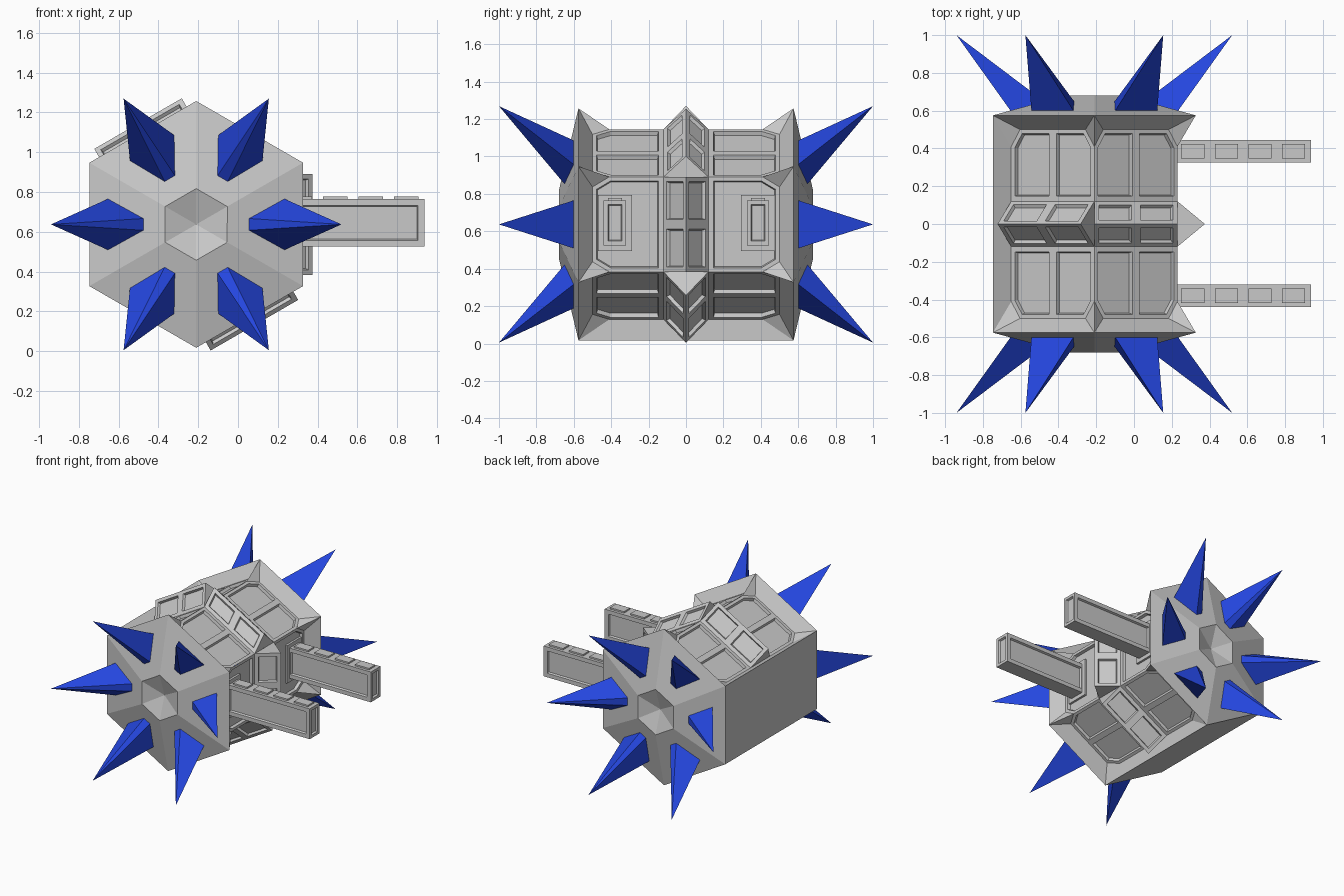
import bpy, bmesh
from math import cos, sin, radians
from mathutils import Vector

cube = bpy.data.objects.get("Cube")
if cube:
    bpy.data.objects.remove(cube, do_unlink=True)


def material(name, rgb):
    m = bpy.data.materials.new(name)
    m.use_nodes = True
    m.diffuse_color = (*rgb, 1)
    m.node_tree.nodes["Principled BSDF"].inputs["Base Color"].default_value = (*rgb, 1)
    return m


GRAY = material("light_gray_hull", (0.58, 0.58, 0.58))
BLUE = material("blue_spike", (0.018, 0.062, 0.74))

CENTRE = Vector((-0.21, 0, 0.637))
RIM, RIM_HALF, RIM_Y = 0.537, 0.31, 0.575        # outer hexagon
FLOOR, FLOOR_HALF = 0.44, 0.254                  # sunken hexagon
CHAMFER_HALF, FLOOR_Y, CHAMFER_Y = 0.2, 0.5, 0.41
SUNKEN = (0, 60, 120, 300)
PLAIN = (180, 240)


def axes(angle):
    a = radians(angle)
    return Vector((cos(a), 0, sin(a))), Vector((-sin(a), 0, cos(a)))


def point(angle, r, s, y):
    """Point at distance r out along a side's normal, s along the side."""
    n, t = axes(angle)
    return CENTRE + n * r + t * s + Vector((0, y, 0))


def add_face(bm, pts, out):
    f = bm.faces.new([bm.verts.new(p) for p in pts])
    f.normal_update()
    if f.normal.dot(out) < 0:
        f.normal_flip()
    return f


def sink(bm, faces, margin, depth):
    """Leave a frame of the given margin and sink the middle."""
    faces = list(faces)
    bmesh.ops.inset_individual(bm, faces=faces, thickness=margin, use_even_offset=True)
    bmesh.ops.inset_individual(bm, faces=faces, thickness=0.006, depth=-depth,
                               use_even_offset=True)


def finish(bm, name, mat, weld=True):
    if weld:
        bmesh.ops.remove_doubles(bm, verts=bm.verts, dist=0.0005)
    mesh = bpy.data.meshes.new(name)
    bm.to_mesh(mesh)
    bm.free()
    mesh.materials.append(mat)
    ob = bpy.data.objects.new(name, mesh)
    bpy.context.collection.objects.link(ob)
    return ob


# Hull shell: plain sides, sloped rims and end caps with a hollow middle
bm = bmesh.new()
for a in PLAIN:
    add_face(bm, [point(a, RIM, s * RIM_HALF, y * RIM_Y)
                  for s, y in ((-1, -1), (1, -1), (1, 1), (-1, 1))], axes(a)[0])
for a in SUNKEN:
    n = axes(a)[0]
    for y in (-1, 1):
        add_face(bm, [point(a, RIM, -RIM_HALF, y * RIM_Y), point(a, RIM, RIM_HALF, y * RIM_Y),
                      point(a, FLOOR, CHAMFER_HALF, y * FLOOR_Y),
                      point(a, FLOOR, -CHAMFER_HALF, y * FLOOR_Y)], n)
        for s in (-1, 1):
            add_face(bm, [point(a, RIM, s * RIM_HALF, y * RIM_Y),
                          point(a, FLOOR, s * CHAMFER_HALF, y * FLOOR_Y),
                          point(a, FLOOR, s * FLOOR_HALF, y * CHAMFER_Y)], n)
    # rim slope beside a plain side
    for s in (-1, 1):
        if (a + 60 * s) % 360 in PLAIN:
            add_face(bm, [point(a, r, s * w, y) for r, w, y in (
                (RIM, RIM_HALF, -RIM_Y), (RIM, RIM_HALF, RIM_Y),
                (FLOOR, FLOOR_HALF, CHAMFER_Y), (FLOOR, FLOOR_HALF, -CHAMFER_Y))], n)
for y in (-1, 1):
    out = Vector((0, y, 0))
    for a in range(0, 360, 60):
        inner = [point(a, 0.156, s * 0.09, y * 0.68) for s in (1, -1)]
        add_face(bm, [point(a, RIM, s * RIM_HALF, y * RIM_Y) for s in (-1, 1)] + inner, out)
        add_face(bm, inner + [CENTRE + out * 0.62], out)
finish(bm, "hull_shell", GRAY)

# Sunken side floors with framed panels
for a in SUNKEN:
    n, t = axes(a)
    bm = bmesh.new()
    ring = ((-CHAMFER_HALF, -FLOOR_Y), (CHAMFER_HALF, -FLOOR_Y),
            (FLOOR_HALF, -CHAMFER_Y), (FLOOR_HALF, CHAMFER_Y),
            (CHAMFER_HALF, FLOOR_Y), (-CHAMFER_HALF, FLOOR_Y),
            (-FLOOR_HALF, CHAMFER_Y), (-FLOOR_HALF, -CHAMFER_Y))
    add_face(bm, [point(a, FLOOR, s, y) for s, y in ring], n)
    cuts = [(Vector((0, y, 0)), Vector((0, 1, 0))) for y in (-0.125, 0.125)]
    if a:
        cuts.append((CENTRE, t))
    for co, no in cuts:
        bmesh.ops.bisect_plane(bm, geom=bm.verts[:] + bm.edges[:] + bm.faces[:],
                               plane_co=co, plane_no=no)
    outer = [f for f in bm.faces if abs(f.calc_center_median().y) > 0.13]
    sink(bm, outer, 0.022, 0.022)
    finish(bm, "side_panels_%d" % a, GRAY, weld=False)

# Central ridge on each sunken side, with two framed panels per slope
for a in SUNKEN:
    n, t = axes(a)
    lift = Vector((0, 0, 0.11)) if a == 60 else n * 0.145
    bm = bmesh.new()
    slopes = []
    base = {(s, y): point(a, FLOOR, s * FLOOR_HALF, y * 0.12) for s in (-1, 0, 1) for y in (-1, 1)}
    crest = {s: point(a, FLOOR, s * FLOOR_HALF, 0) + lift for s in (-1, 0, 1)}
    for y in (-1, 1):
        for s in (-1, 0):
            slopes.append(add_face(bm, [base[s, y], base[s + 1, y], crest[s + 1], crest[s]],
                                   n + Vector((0, y, 0))))
    for s in (-1, 1):
        add_face(bm, [base[s, -1], base[s, 1], crest[s]], t * s)
    sink(bm, slopes, 0.026, 0.018)
    finish(bm, "centre_ridge_%d" % a, GRAY)


def box(bm, low, high):
    low, high = Vector(low), Vector(high)
    verts = bmesh.ops.create_cube(bm, size=1)["verts"]
    for v in verts:
        v.co = [(l + h) / 2 + c * (h - l) for l, h, c in zip(low, high, v.co)]
    faces = {f for v in verts for f in v.link_faces}
    for f in faces:
        f.normal_update()
    return faces


# Two arms with framed sides, raised top blocks and a mounting plate
for label, y in (("front", -0.38), ("rear", 0.385)):
    bm = bmesh.new()
    faces = box(bm, (0.2, y - 0.06, 0.525), (0.937, y + 0.06, 0.765))
    sink(bm, [f for f in faces if abs(f.normal.y) > 0.9], 0.032, 0.015)
    sink(bm, [f for f in faces if f.normal.x > 0.9], 0.022, 0.015)
    for i in range(4):
        x = 0.25 + i * 0.178
        box(bm, (x, y - 0.038, 0.76), (x + 0.122, y + 0.038, 0.777))
    finish(bm, label + "_arm", GRAY, weld=False)
    bm = bmesh.new()
    box(bm, (0.19, y - 0.09, 0.495), (0.225, y + 0.09, 0.795))
    finish(bm, label + "_arm_mount", GRAY)

# Six spikes splaying out from each end
for label, y in (("front", -1), ("rear", 1)):
    for a in range(0, 360, 60):
        n, t = axes(a)
        base = [point(a, r, s, y * d) for r, s, d in (
            (0.26, -0.03, 0.645), (0.26, 0.03, 0.645), (0.44, 0.13, 0.595), (0.44, -0.13, 0.595))]
        tip = point(a, 0.73, 0, y)
        bm = bmesh.new()
        mid = sum(base, Vector()) / 4
        core = (mid * 3 + tip) / 4
        add_face(bm, base, Vector((0, -y, 0)))
        for i in range(4):
            p, q = base[i], base[(i + 1) % 4]
            add_face(bm, [p, q, tip], (p + q + tip) / 3 - core)
        finish(bm, "%s_spike_%d" % (label, a), BLUE)
